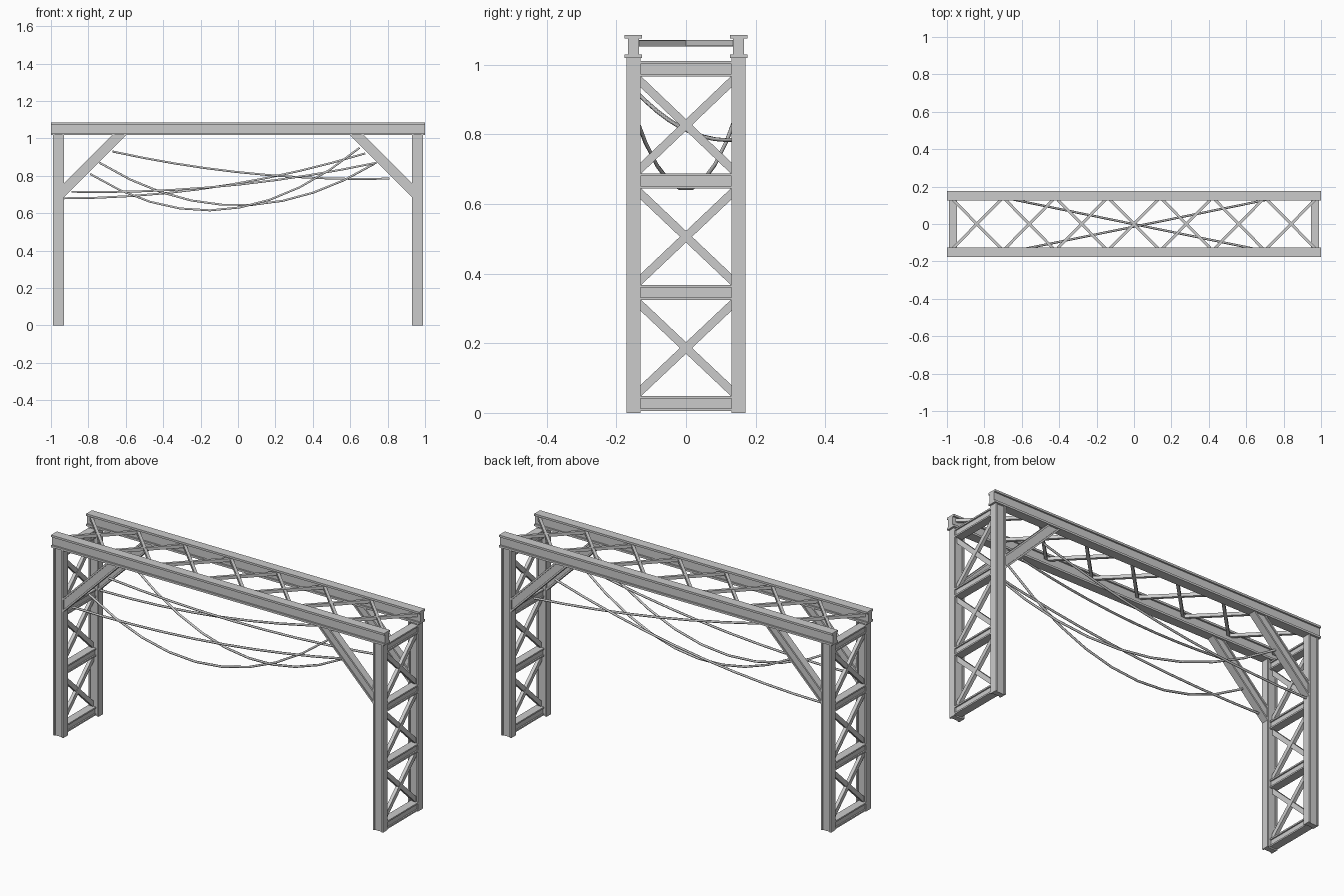
import bpy, bmesh
from mathutils import Vector

if "Cube" in bpy.data.objects:
    bpy.data.objects.remove(bpy.data.objects["Cube"])


def i_profile(w, h, web, t):
    """I-section: w = flange width, h = depth, web = web width, t = flange thickness"""
    a, b, c = w / 2, h / 2, web / 2
    return [(-a, -b), (a, -b), (a, -b + t), (c, -b + t), (c, b - t), (a, b - t),
            (a, b), (-a, b), (-a, b - t), (-c, b - t), (-c, -b + t), (-a, -b + t)]


def rect(w, h):
    return [(-w / 2, -h / 2), (w / 2, -h / 2), (w / 2, h / 2), (-w / 2, h / 2)]


def bar(name, prof, p0, p1, up, n0=None, n1=None):
    """Extrude a profile from p0 to p1; n0 and n1 are the cutting plane normals of the ends"""
    p0, p1, up = Vector(p0), Vector(p1), Vector(up)
    d = (p1 - p0).normalized()
    side = d.cross(up).normalized()
    up = side.cross(d)
    bm = bmesh.new()
    rings = []
    for p, n in ((p0, n0), (p1, n1)):
        n = Vector(n) if n else d
        ring = []
        for a, b in prof:
            o = side * a + up * b
            ring.append(bm.verts.new(p + o - d * (o.dot(n) / d.dot(n))))
        rings.append(ring)
    k = len(prof)
    for i in range(k):
        j = (i + 1) % k
        bm.faces.new((rings[0][i], rings[0][j], rings[1][j], rings[1][i]))
    bm.faces.new(rings[0][::-1])
    bm.faces.new(rings[1])
    bmesh.ops.recalc_face_normals(bm, faces=bm.faces)
    me = bpy.data.meshes.new(name)
    bm.to_mesh(me)
    bm.free()
    ob = bpy.data.objects.new(name, me)
    bpy.context.collection.objects.link(ob)


def cable(name, p0, p1, sag, segments=9):
    p0, p1 = Vector(p0), Vector(p1)
    cu = bpy.data.curves.new(name, 'CURVE')
    cu.dimensions = '3D'
    cu.bevel_depth = 0.006
    cu.bevel_resolution = 1
    cu.use_fill_caps = True
    sp = cu.splines.new('POLY')
    sp.points.add(segments)
    for i, pt in enumerate(sp.points):
        t = i / segments
        p = p0.lerp(p1, t)
        pt.co = (p.x, p.y, p.z - 4 * sag * t * (1 - t), 1)
    bpy.context.collection.objects.link(bpy.data.objects.new(name, cu))


X, Y, Z = (1, 0, 0), (0, 1, 0), (0, 0, 1)
beam_prof = i_profile(0.05, 0.067, 0.032, 0.011)
column_prof = i_profile(0.04, 0.06, 0.028, 0.009)
brace_prof = i_profile(0.04, 0.054, 0.028, 0.009)
strut_prof = i_profile(0.044, 0.044, 0.03, 0.008)
strut_z = [0.027, 0.346, 0.666, 0.988]

for sy in (-1, 1):
    y = sy * 0.151
    # top beams
    bar("top_beam", beam_prof, (-1, y, 1.0525), (1, y, 1.0525), Z)
    for sx in (-1, 1):
        # columns and knee braces
        bar("column", column_prof, (sx * 0.96, y, 0), (sx * 0.96, y, 1.02), X)
        bar("knee_brace", brace_prof, (sx * 0.931, y, 0.722), (sx * 0.633, y, 1.02),
            Z, X, Z)

# tower struts and cross bracing
for sx in (-1, 1):
    x = sx * 0.968
    for z in strut_z:
        bar("tower_strut", strut_prof, (x, -0.134, z), (x, 0.134, z), Z)
    for za, zb in zip(strut_z, strut_z[1:]):
        for s in (-1, 1):
            bar("tower_diagonal", rect(0.018, 0.024), (x + s * 0.001, -s * 0.133, za + 0.034),
                (x + s * 0.001, s * 0.133, zb - 0.034), Z, Y, Y)

# roof lattice between the top beams
step = 0.28
for i in range(-3, 4):
    for s in (-1, 1):
        bar("roof_diagonal", rect(0.015, 0.017), (i * step - 0.134, -s * 0.136, 1.0615 + s * 0.0005),
            (i * step + 0.134, s * 0.136, 1.0615 + s * 0.0005), Z, Y, Y)

# hanging cables
cable("crossing_cable", (-0.67, -0.15, 0.93), (0.81, 0.15, 0.785), 0.045)
cable("crossing_cable", (-0.74, 0.15, 0.87), (0.73, -0.15, 0.865), 0.225)
cable("front_cable", (-0.79, -0.15, 0.81), (0.65, -0.15, 0.95), 0.26)
cable("front_cable", (-0.89, -0.15, 0.715), (0.74, -0.15, 0.87), 0.047)
cable("back_cable", (-0.93, 0.15, 0.68), (0.68, 0.15, 0.92), 0.06)
